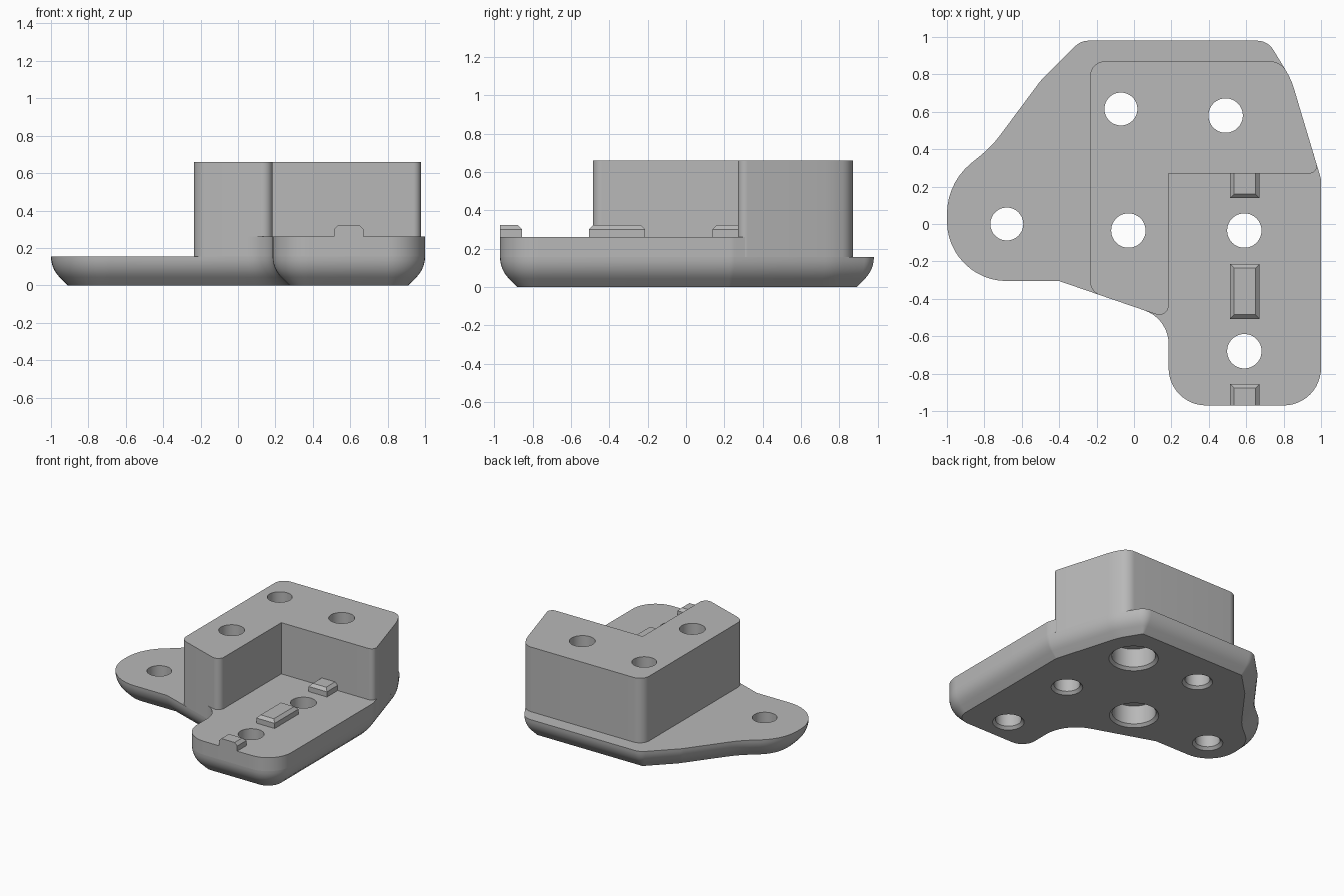
import bpy, bmesh, math
from mathutils import Vector

cube = bpy.data.objects.get("Cube")
if cube:
    bpy.data.objects.remove(cube, do_unlink=True)

grey = bpy.data.materials.new("plain grey")
grey.use_nodes = True
grey.diffuse_color = (0.48, 0.48, 0.48, 1)
grey.node_tree.nodes["Principled BSDF"].inputs["Base Color"].default_value = (0.48, 0.48, 0.48, 1)


def rounded(corners, steps=12):
    """Closed outline from (x, y, radius) corners, listed anticlockwise."""
    out = []
    for i, (x, y, r) in enumerate(corners):
        p = Vector((x, y))
        a = (Vector(corners[i - 1][:2]) - p).normalized()
        b = (Vector(corners[(i + 1) % len(corners)][:2]) - p).normalized()
        if r == 0:
            out.append(p)
            continue
        half = a.angle(b) / 2
        centre = p + (a + b).normalized() * r / math.sin(half)
        start = p + a * r / math.tan(half) - centre
        end = p + b * r / math.tan(half) - centre
        turn = math.atan2(start.cross(end), start.dot(end))
        n = max(3, round(steps * abs(turn) / (math.pi / 2)))
        for k in range(n + 1):
            t = turn * k / n
            c, s = math.cos(t), math.sin(t)
            out.append(centre + Vector((start.x * c - start.y * s, start.x * s + start.y * c)))
    return out


def inset(outline, d):
    """Move an outline inwards by d with mitred corners."""
    out = []
    for i, p in enumerate(outline):
        e1 = (p - outline[i - 1]).normalized()
        e2 = (outline[(i + 1) % len(outline)] - p).normalized()
        n1, n2 = Vector((-e1.y, e1.x)), Vector((-e2.y, e2.x))
        out.append(p + (n1 + n2) * d / (1 + n1.dot(n2)))
    return out


def loft(name, stacks):
    """Solids made of matching outlines stacked at heights."""
    bm = bmesh.new()
    for layers in stacks:
        rings = [[bm.verts.new((p.x, p.y, z)) for p in pts] for pts, z in layers]
        bm.faces.new(rings[0][::-1])
        bm.faces.new(rings[-1])
        for low, high in zip(rings, rings[1:]):
            for i in range(len(low)):
                bm.faces.new((low[i - 1], low[i], high[i], high[i - 1]))
    bmesh.ops.recalc_face_normals(bm, faces=bm.faces)
    mesh = bpy.data.meshes.new(name)
    bm.to_mesh(mesh)
    bm.free()
    mesh.materials.append(grey)
    ob = bpy.data.objects.new(name, mesh)
    bpy.context.collection.objects.link(ob)
    return ob


def circle(x, y, r, n=48):
    return [Vector((x + r * math.cos(math.tau * i / n), y + r * math.sin(math.tau * i / n)))
            for i in range(n)]


def select(ob):
    bpy.ops.object.select_all(action='DESELECT')
    ob.select_set(True)
    bpy.context.view_layer.objects.active = ob


FLANGE, PAD, TOP = 0.155, 0.26, 0.66

# base plate with a rounded, chamfered underside
base = rounded([
    (0.185, -0.97, 0.2), (1, -0.97, 0.2), (1, 0.24, 0.1), (0.84, 0.775, 0.4),
    (0.715, 0.98, 0.1), (-0.285, 0.98, 0.1), (-0.5, 0.765, 0.2), (-0.76, 0.415, 0.6),
    (-1, 0.22, 0.35), (-1, -0.305, 0.32), (-0.4, -0.305, 0), (0.185, -0.506, 0.19)])
R = 0.158
layers = [(inset(base, 0.09), 0)]
for k in range(7):
    a = math.radians(45 - 7.5 * k)
    layers.append((inset(base, R * (1 - math.cos(a))), FLANGE - R * math.sin(a)))
base_plate = loft("base_plate", [layers])

# raised pad at the front
pad = rounded([
    (0.185, -0.97, 0.2), (1, -0.97, 0.2), (1, 0.24, 0.1), (0.98, 0.308, 0),
    (0.05, 0.308, 0), (0.05, -0.46, 0), (0.185, -0.506, 0.19)])
raised_pad = loft("raised_pad", [[(pad, FLANGE), (pad, PAD)]])

# tall L-shaped block
block = rounded([
    (-0.235, -0.362, 0.08), (0.185, -0.506, 0.05), (0.185, 0.27, 0), (0.991, 0.27, 0.04),
    (0.84, 0.775, 0.4), (0.782, 0.87, 0.1), (-0.235, 0.87, 0.08)])
tall_block = loft("tall_block", [[(block, FLANGE), (block, TOP)]])

# screw holes, flared underneath, two of them counterbored
holes = []
for x, y, r, bored in [(-0.68, 0, 0.088, False), (-0.07, 0.615, 0.088, False),
                       (0.59, -0.035, 0.092, False), (0.59, -0.68, 0.092, False),
                       (-0.03, -0.035, 0.092, True), (0.49, 0.58, 0.092, True)]:
    wide = 0.155 if bored else r
    profile = [(wide + 0.04, -0.02), (wide, 0.02)]
    if bored:
        profile += [(wide, 0.165), (r, 0.165)]
    profile.append((r, TOP + 0.1))
    holes.append([(circle(x, y, rad), z) for rad, z in profile])
cutter = loft("hole_cutter", holes)
cutter.hide_render = True

for ob in (base_plate, raised_pad, tall_block):
    select(ob)
    cut = ob.modifiers.new("holes", 'BOOLEAN')
    cut.operation, cut.solver, cut.object = 'DIFFERENCE', 'EXACT', cutter
    bpy.ops.object.modifier_apply(modifier=cut.name)
    bpy.ops.object.shade_smooth_by_angle(angle=math.radians(30))
bpy.data.objects.remove(cutter, do_unlink=True)

# bevelled locating tabs; the end tabs stay flush on their outer side
B = 0.022
for name, y0, y1, b0, b1 in [("front_tab", -0.97, -0.855, 0, B),
                             ("middle_tab", -0.507, -0.213, B, B),
                             ("back_tab", 0.138, 0.27, B, 0)]:
    def rect(x0, x1, a, b):
        return [Vector(p) for p in ((x0, a), (x1, a), (x1, b), (x0, b))]
    foot = rect(0.513, 0.672, y0, y1)
    crown = rect(0.513 + B, 0.672 - B, y0 + b0, y1 - b1)
    loft(name, [[(foot, PAD - 0.02), (foot, 0.3), (crown, 0.322)]])
